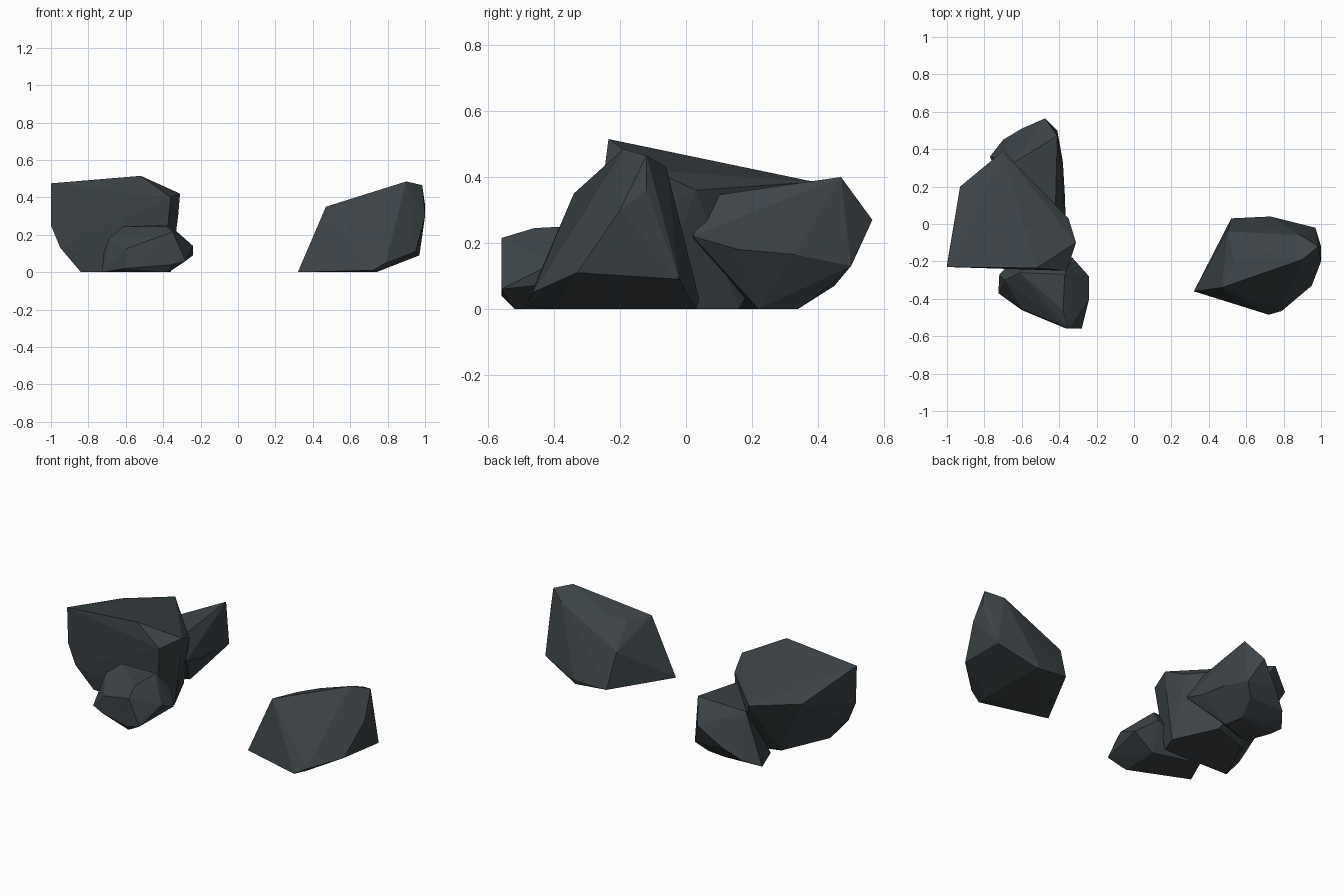
import bpy, bmesh

stone = bpy.data.materials.new("dark_slate")
stone.diffuse_color = (0.046, 0.057, 0.063, 1)


def rock(name, corners):
    """Faceted boulder: the convex hull around a few corner points."""
    bm = bmesh.new()
    for c in corners:
        bm.verts.new(c)
    res = bmesh.ops.convex_hull(bm, input=bm.verts[:])
    loose = {g for g in res["geom_interior"] + res["geom_unused"]
             if isinstance(g, bmesh.types.BMVert)}
    bmesh.ops.delete(bm, geom=list(loose), context='VERTS')
    bmesh.ops.recalc_face_normals(bm, faces=bm.faces[:])
    me = bpy.data.meshes.new(name)
    bm.to_mesh(me)
    bm.free()
    me.materials.append(stone)
    ob = bpy.data.objects.new(name, me)
    bpy.context.collection.objects.link(ob)
    return ob


# Lone boulder on the right
rock("lone_boulder", [
    (0.32, -0.36, 0), (0.72, -0.485, 0.01), (0.74, -0.40, 0), (0.73, 0.03, 0),
    (0.52, 0.03, 0.02), (0.73, 0.04, 0.03), (0.97, -0.02, 0.09),
    (0.95, -0.33, 0.11), (0.79, -0.465, 0.05), (1.0, -0.20, 0.30), (1.0, -0.12, 0.36),
    (0.47, -0.34, 0.35), (0.54, -0.20, 0.355), (0.65, -0.14, 0.385),
    (0.63, -0.065, 0.30), (0.50, -0.04, 0.23),
    (0.90, -0.19, 0.485), (0.985, -0.12, 0.465), (0.89, -0.06, 0.43)])

# Large boulder of the left cluster
rock("large_boulder", [
    (-1, -0.23, 0.475), (-0.52, -0.235, 0.515), (-0.36, -0.25, 0.40),
    (-0.31, -0.10, 0.42), (-0.35, 0.03, 0.36), (-0.70, 0.39, 0.385),
    (-0.93, 0.20, 0.385), (-1, -0.22, 0.25), (-0.95, -0.22, 0.13),
    (-0.84, -0.20, 0), (-0.71, 0.09, 0), (-0.48, 0.16, 0),
    (-0.36, -0.10, 0), (-0.40, -0.21, 0), (-0.32, -0.10, 0.30)])

# Rear boulder, sloping down to the back left
rock("rear_boulder", [
    (-0.41, 0.47, 0.40), (-0.475, 0.565, 0.27), (-0.41, 0.50, 0.13),
    (-0.42, 0.09, 0.345), (-0.365, 0.02, 0.22), (-0.37, 0.16, 0.18),
    (-0.38, 0.33, 0.165), (-0.64, 0.33, 0.31),
    (-0.70, 0.45, 0.07), (-0.60, 0.51, 0.15), (-0.77, 0.36, 0.02),
    (-0.74, 0.31, 0), (-0.50, 0.34, 0), (-0.47, 0.45, 0.07),
    (-0.48, 0.22, 0), (-0.68, 0.15, 0)])

# Small boulder at the front
rock("small_boulder", [
    (-0.725, -0.37, 0), (-0.72, -0.27, 0.10), (-0.69, -0.30, 0.18),
    (-0.61, -0.26, 0.245), (-0.37, -0.27, 0.255), (-0.38, -0.46, 0.245),
    (-0.35, -0.56, 0.215), (-0.28, -0.56, 0.06), (-0.36, -0.56, 0.04),
    (-0.60, -0.455, 0.125), (-0.60, -0.46, 0.02), (-0.24, -0.40, 0.14),
    (-0.24, -0.28, 0.09), (-0.33, -0.18, 0.15), (-0.33, -0.32, 0.22),
    (-0.38, -0.52, 0), (-0.37, -0.28, 0), (-0.65, -0.20, 0)])
